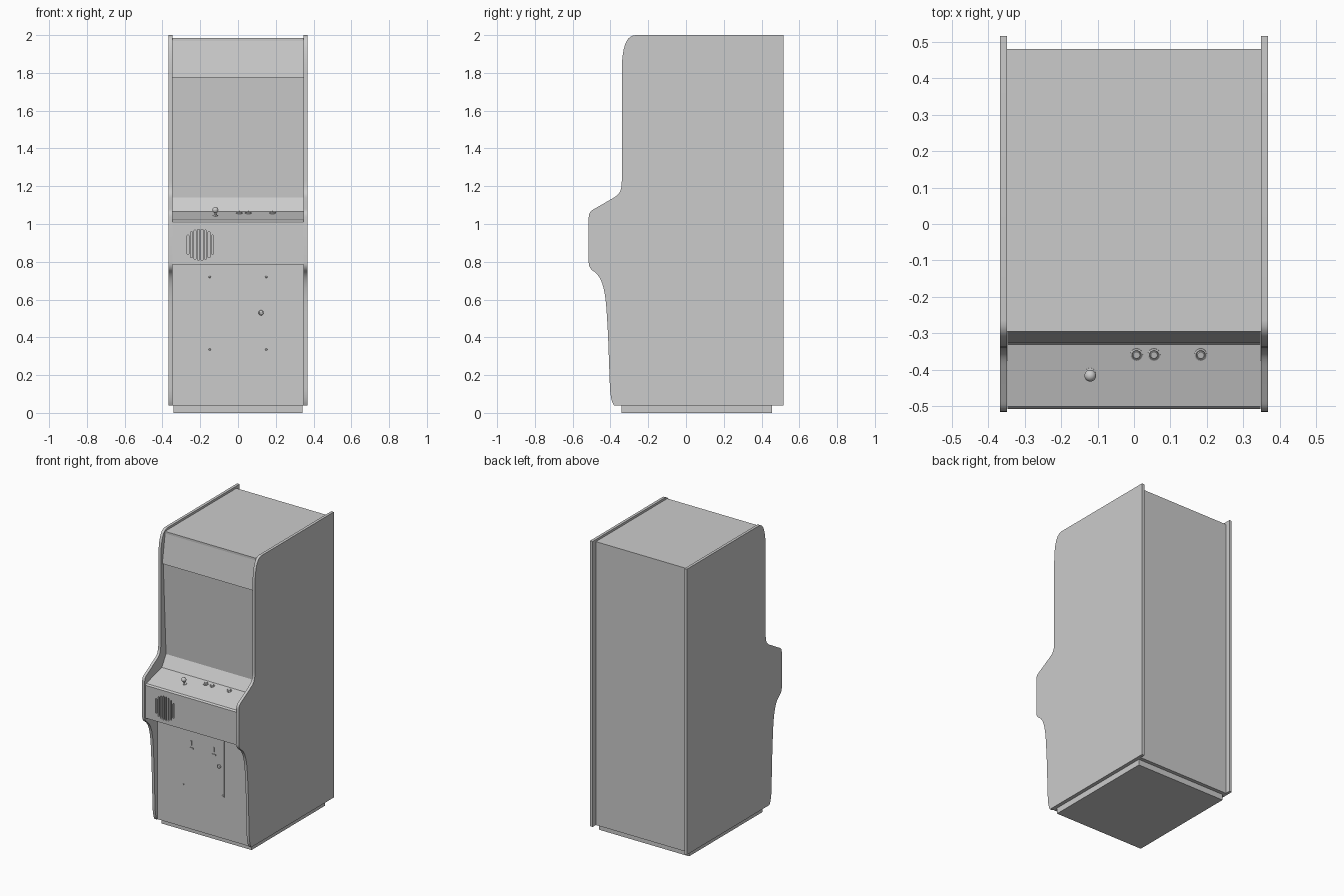
import bpy, bmesh, math
from mathutils import Vector, Matrix

cube = bpy.data.objects.get("Cube")
if cube:
    bpy.data.objects.remove(cube, do_unlink=True)

grey = bpy.data.materials.new("plain_grey")
grey.use_nodes = True
grey.diffuse_color = (0.6, 0.6, 0.6, 1)
grey.node_tree.nodes["Principled BSDF"].inputs["Base Color"].default_value = (0.6, 0.6, 0.6, 1)


def finish(name, bm, smooth=False):
    bmesh.ops.recalc_face_normals(bm, faces=bm.faces[:])
    mesh = bpy.data.meshes.new(name)
    bm.to_mesh(mesh)
    bm.free()
    mesh.materials.append(grey)
    obj = bpy.data.objects.new(name, mesh)
    bpy.context.collection.objects.link(obj)
    if smooth:
        bpy.ops.object.select_all(action='DESELECT')
        obj.select_set(True)
        bpy.context.view_layer.objects.active = obj
        bpy.ops.object.shade_smooth_by_angle(angle=math.radians(30))
    return obj


def prism(name, profile, x0, x1, smooth=False):
    """Extrude a (y, z) outline from x0 to x1."""
    bm = bmesh.new()
    face = bm.faces.new([bm.verts.new((x0, y, z)) for y, z in profile])
    ext = bmesh.ops.extrude_face_region(bm, geom=[face])
    moved = [v for v in ext["geom"] if isinstance(v, bmesh.types.BMVert)]
    bmesh.ops.translate(bm, verts=moved, vec=(x1 - x0, 0, 0))
    return finish(name, bm, smooth)


def box(name, x0, x1, y0, y1, z0, z1):
    return prism(name, [(y0, z0), (y1, z0), (y1, z1), (y0, z1)], x0, x1)


def lathe(name, profile, place, steps=24):
    """Spin an (r, h) outline about its own z axis, then place it."""
    bm = bmesh.new()
    verts = [bm.verts.new((r, 0, h)) for r, h in profile]
    edges = [bm.edges.new(pair) for pair in zip(verts, verts[1:])]
    bmesh.ops.spin(bm, geom=verts + edges, cent=(0, 0, 0), axis=(0, 0, 1),
                   angle=math.tau, steps=steps)
    bmesh.ops.remove_doubles(bm, verts=bm.verts[:], dist=0.00005)
    bm.transform(place)
    return finish(name, bm, True)


def bezier(a, b, c, d, n=10):
    pts = [Vector(p) for p in (a, b, c, d)]
    out = []
    for i in range(n + 1):
        t = i / n
        s = 1 - t
        p = pts[0]*s**3 + pts[1]*3*s*s*t + pts[2]*3*s*t*t + pts[3]*t**3
        out.append((p.x, p.y))
    return out


# Side panels with the curved front outline
outline = [(0.515, 0.04), (0.515, 2.0)]
outline += bezier((-0.265, 2.0), (-0.32, 2.0), (-0.34, 1.93), (-0.34, 1.8))
outline += bezier((-0.34, 1.23), (-0.34, 1.17), (-0.355, 1.155), (-0.39, 1.135))
outline += bezier((-0.485, 1.08), (-0.505, 1.07), (-0.515, 1.06), (-0.515, 1.035), 6)
outline += bezier((-0.515, 0.795), (-0.515, 0.775), (-0.505, 0.76), (-0.49, 0.75), 6)
outline += bezier((-0.485, 0.747), (-0.42, 0.70), (-0.423, 0.56), (-0.413, 0.42), 14)
outline += bezier((-0.403, 0.14), (-0.402, 0.10), (-0.395, 0.06), (-0.382, 0.04), 6)
for side, s in (("right", -1), ("left", 1)):
    prism(side + "_side_panel", outline, s * 0.348, s * 0.367, True)

# Cabinet shell, plinth, marquee, screen and sloped bezel
prism("cabinet_body", [(0.48, 0.04), (0.48, 1.985), (-0.295, 1.985), (-0.295, 1.97),
                       (-0.27, 1.78), (-0.27, 0.8), (-0.375, 0.8), (-0.375, 0.04)],
      -0.348, 0.348)
box("plinth", -0.342, 0.342, -0.342, 0.455, 0, 0.045)
prism("marquee", [(-0.26, 1.97), (-0.295, 1.97), (-0.325, 1.775), (-0.26, 1.775)],
      -0.347, 0.347)
prism("screen", [(-0.26, 1.776), (-0.315, 1.776), (-0.285, 1.14), (-0.26, 1.14)],
      -0.347, 0.347)
prism("screen_bezel", [(-0.26, 1.14), (-0.285, 1.14), (-0.33, 1.065), (-0.26, 1.05)],
      -0.347, 0.347)

# Control box with a sloped deck
deck_back, deck_front = Vector((0, -0.33, 1.065)), Vector((0, -0.5, 1.02))
control_box = prism("control_box", [(-0.26, 1.065), (-0.33, 1.065), (-0.5, 1.02),
                                    (-0.508, 1.01), (-0.508, 0.785), (-0.26, 0.785)],
                    -0.347, 0.347)

# Speaker slots cut as rounded bars within a circle
bm = bmesh.new()
count, half = 8, 0.005
for i in range(count):
    off = (i - (count - 1) / 2) * 0.0185
    tall = math.sqrt(0.083**2 - off**2) - half
    ring = []
    for k in range(14):
        cap, j = divmod(k, 7)
        a = math.pi * (cap + j / 6)
        z = tall if cap == 0 else -tall
        ring.append(bm.verts.new((-0.2 + off + half * math.cos(a), -0.55,
                                  0.89 + z + half * math.sin(a))))
    ext = bmesh.ops.extrude_face_region(bm, geom=[bm.faces.new(ring)])
    bmesh.ops.translate(bm, vec=(0, 0.06, 0),
                        verts=[v for v in ext["geom"] if isinstance(v, bmesh.types.BMVert)])
cutter = finish("speaker_slot_cutter", bm)
cutter.hide_render = True
cutter.hide_set(True)
cut = control_box.modifiers.new("speaker_slots", 'BOOLEAN')
cut.object = cutter
cut.solver = 'EXACT'

# Joystick and buttons standing square to the deck
slope = (deck_front - deck_back).normalized()
tilt = Matrix.Rotation(math.atan2(-slope.z, -slope.y), 4, 'X')


def on_deck(x, y):
    t = (y - deck_back.y) / (deck_front.y - deck_back.y)
    p = deck_back.lerp(deck_front, t)
    return Matrix.Translation((x, p.y, p.z)) @ tilt


ball = [(0.016 * math.sin(a), 0.031 - 0.016 * math.cos(a))
        for a in (math.pi * (0.12 + 0.88 * i / 10) for i in range(11))]
lathe("joystick", [(0, -0.002), (0.014, -0.002), (0.014, 0.002), (0.005, 0.004),
                   (0.005, 0.016)] + ball, on_deck(-0.12, -0.408))
for i, x in enumerate((0.007, 0.055, 0.183)):
    lathe(f"button_{i + 1}", [(0, 0.008), (0.009, 0.008), (0.011, 0.006), (0.011, 0.002),
                              (0.013, 0.005), (0.017, 0.003), (0.017, -0.002)],
          on_deck(x, -0.358))

# Coin door with lock, bolts, slots and return flaps
front = -0.375
box("coin_door", -0.16, 0.16, front - 0.004, front + 0.01, 0.325, 0.73)
facing = Matrix.Rotation(math.pi / 2, 4, 'X')
lathe("door_lock", [(0, 0.008), (0.007, 0.008), (0.008, 0.01), (0.012, 0.009), (0.014, 0)],
      Matrix.Translation((0.122, front - 0.003, 0.53)) @ facing)
for i, (x, z) in enumerate((x, z) for z in (0.335, 0.72) for x in (-0.15, 0.15)):
    lathe(f"door_bolt_{i + 1}", [(0, 0.004), (0.004, 0.003), (0.006, 0)],
          Matrix.Translation((x, front - 0.004, z)) @ facing, 12)
for side, x in (("right", -0.088), ("left", 0.083)):
    box(side + "_coin_slot", x - 0.004, x + 0.004, front - 0.009, front, 0.62, 0.65)
    box(side + "_coin_return", x - 0.014, x + 0.014, front - 0.008, front, 0.594, 0.604)
